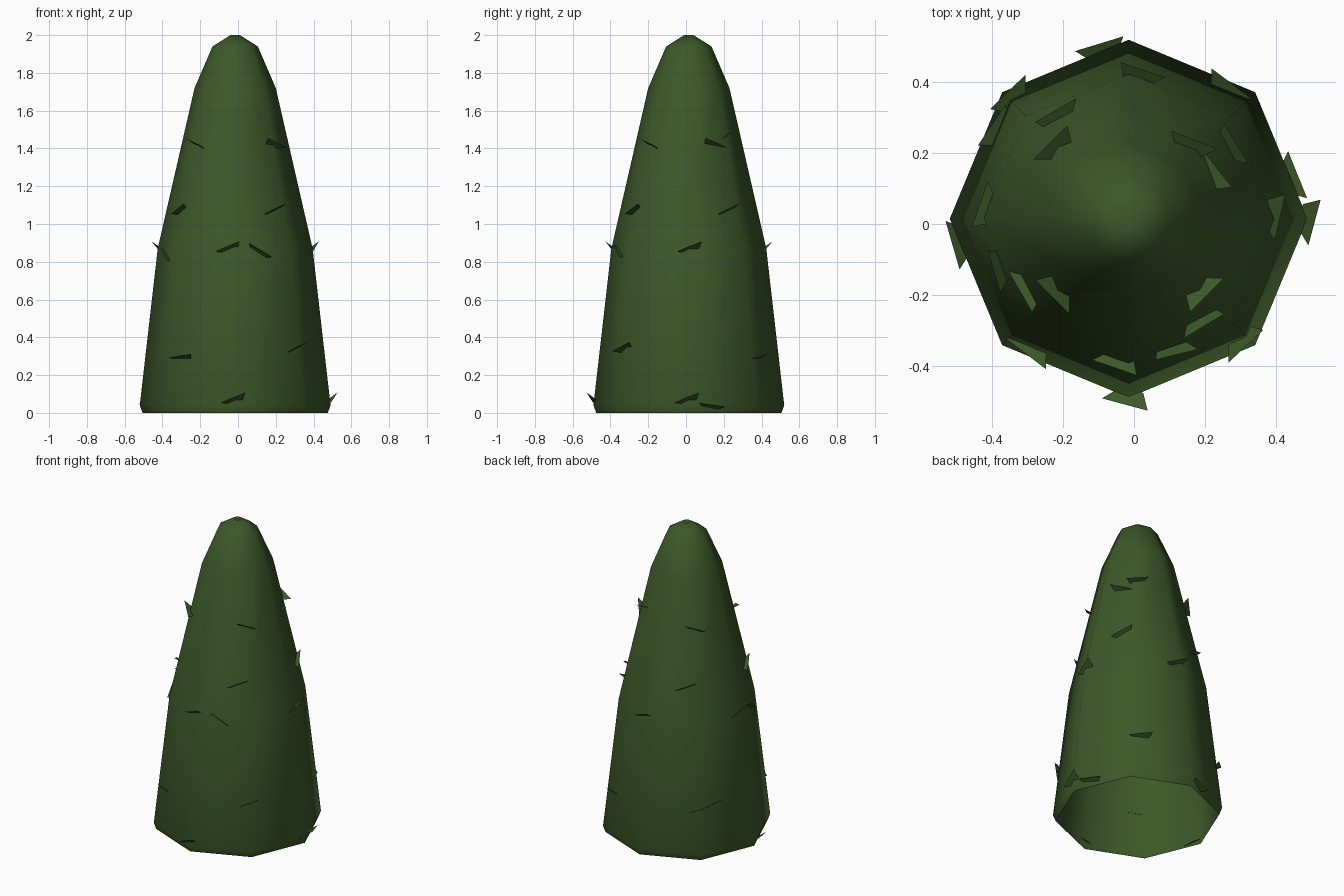
import bpy, math
from mathutils import Vector, Matrix

if "Cube" in bpy.data.objects:
    bpy.data.objects.remove(bpy.data.objects["Cube"])

CX, CY = -0.015, 0.015
green = bpy.data.materials.new("hedge green")
green.diffuse_color = (0.046, 0.098, 0.022, 1)
green.use_nodes = True
green.node_tree.nodes["Principled BSDF"].inputs["Base Color"].default_value = green.diffuse_color

# Height and corner radius of the eight-sided bush
PROFILE = [(0, 0.49), (0.04, 0.505), (0.87, 0.41), (1.72, 0.215), (1.94, 0.12), (2.0, 0.025)]


def make(name, verts, faces, smooth):
    me = bpy.data.meshes.new(name)
    me.from_pydata(verts, [], faces)
    me.materials.append(green)
    for p in me.polygons:
        p.use_smooth = smooth
    ob = bpy.data.objects.new(name, me)
    bpy.context.collection.objects.link(ob)


def surface_radius(angle, z):
    for (z0, r0), (z1, r1) in zip(PROFILE, PROFILE[1:]):
        if z <= z1:
            r = r0 + (r1 - r0) * (z - z0) / (z1 - z0)
            break
    off = (angle % 45) - 22.5
    return r * math.cos(math.radians(22.5)) / math.cos(math.radians(off))


# Bush body: open underneath, with a small dimple at the tip
verts = [(CX + r * math.cos(i * math.pi / 4), CY + r * math.sin(i * math.pi / 4), z)
         for z, r in PROFILE for i in range(8)]
faces = [(k * 8 + i, k * 8 + (i + 1) % 8, k * 8 + 8 + (i + 1) % 8, k * 8 + 8 + i)
         for k in range(len(PROFILE) - 1) for i in range(8)]
tip = len(verts)
verts.append((CX, CY, 1.98))
faces += [(tip - 8 + i, tip - 8 + (i + 1) % 8, tip) for i in range(8)]
make("bush_body", verts, faces, True)

# Leaves: angle round the bush, height, roll, yaw
LEAVES = [(a, 0.87, 22, 15) for a in (2, 86, 176, 266)]
LEAVES += [(a, 1.07, 22, 5) for a in (36, 125, 215, 306)]
LEAVES += [(a, 1.42, -20, 0) for a in (135, 225, 315)]
LEAVES += [(49, 1.47, 15, -20), (28, 1.42, -20, -10)]
LEAVES += [(289, 0.85, -30, 5), (201, 0.83, -30, 5)]
LEAVES += [(a, 0.07, 22, 15) for a in (0, 270)]
LEAVES += [(a, 0.03, -8, -8) for a in (14, 99, 188)]
LEAVES += [(53, 0.29, 10, 0), (233, 0.29, 8, 0), (313, 0.34, 20, 0),
           (134, 0.32, 15, 0), (146, 0.34, 15, 0)]

lv, lf = [], []
for a, z, roll, yaw in LEAVES:
    base = Vector((CX, CY, z)) + Matrix.Rotation(math.radians(a), 3, 'Z') @ Vector((surface_radius(a, z), 0, 0))
    rot = (Matrix.Rotation(math.radians(a), 3, 'Z') @ Matrix.Rotation(math.radians(-yaw), 3, 'Z')
           @ Matrix.Rotation(math.radians(roll), 3, 'X'))
    n = len(lv)
    for p in ((-0.02, -0.035, -0.012), (-0.02, 0.035, -0.012),
              (0.025, 0.072, 0.012), (0.025, -0.072, 0.012)):
        lv.append(base + rot @ Vector(p))
    lf.append((n, n + 3, n + 2, n + 1))
make("leaves", lv, lf, False)
